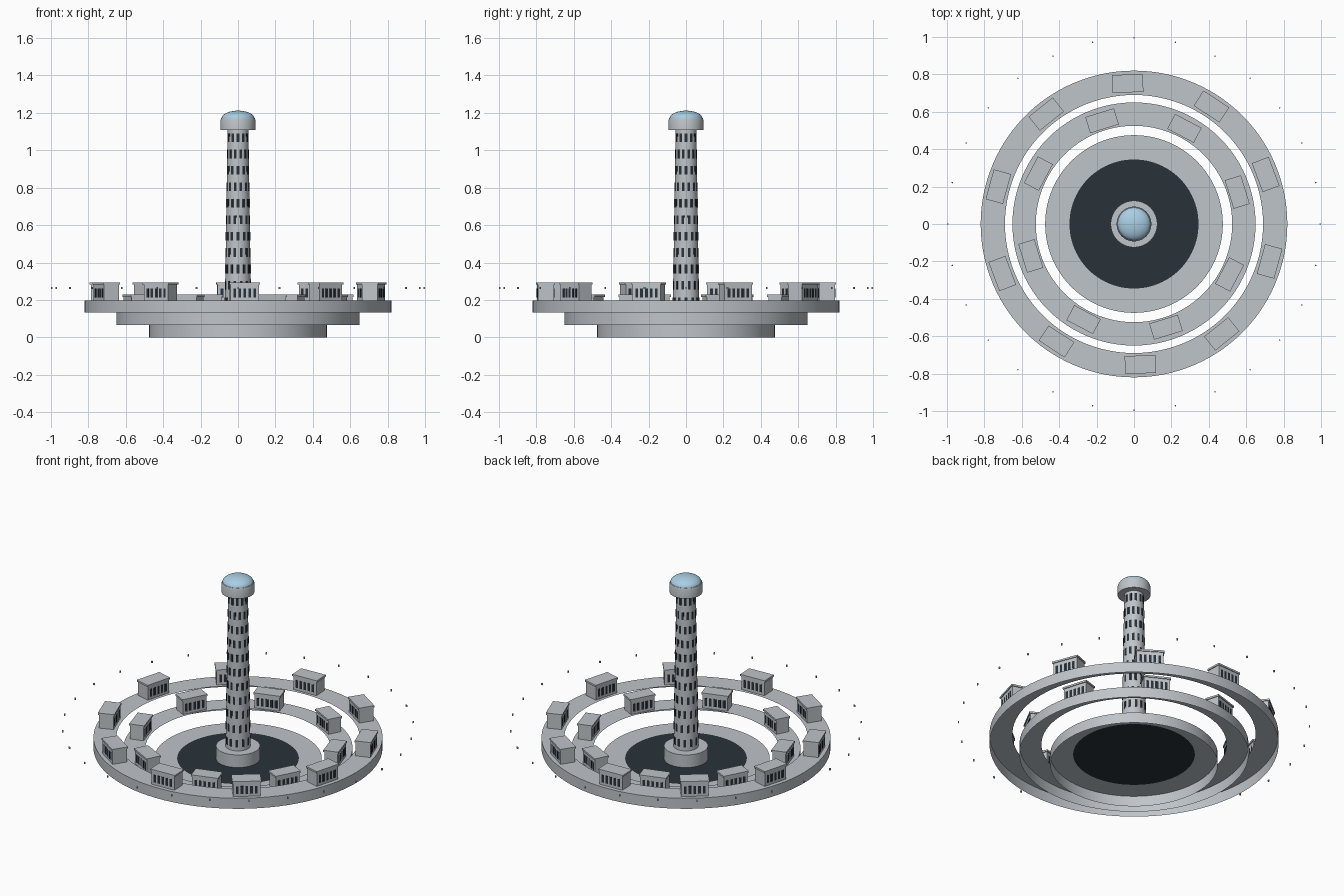
import bpy, bmesh, math
from mathutils import Matrix

if "Cube" in bpy.data.objects:
    bpy.data.objects.remove(bpy.data.objects["Cube"])


def material(name, col):
    m = bpy.data.materials.new(name)
    m.diffuse_color = (*col, 1)
    m.use_nodes = True
    m.node_tree.nodes["Principled BSDF"].inputs["Base Color"].default_value = m.diffuse_color
    return m


GREY = material("light grey", (0.52, 0.555, 0.59))
DARK = material("dark slate", (0.022, 0.032, 0.042))
BLUE = material("pale blue glass", (0.40, 0.62, 0.77))


def finish(name, bm, mat, smooth=False):
    me = bpy.data.meshes.new(name)
    bm.to_mesh(me)
    bm.free()
    me.materials.append(mat)
    ob = bpy.data.objects.new(name, me)
    bpy.context.collection.objects.link(ob)
    if smooth:
        bpy.ops.object.select_all(action='DESELECT')
        ob.select_set(True)
        bpy.context.view_layer.objects.active = ob
        bpy.ops.object.shade_smooth_by_angle(angle=math.radians(35))
    return ob


def lathe(name, profile, mat, n=48):
    """Spin (radius, z) points around z; going up the outside faces outward."""
    bm = bmesh.new()
    rings = []
    for r, z in profile:
        if r == 0:
            rings.append([bm.verts.new((0, 0, z))] * n)
        else:
            rings.append([bm.verts.new((r * math.cos(math.tau * i / n),
                                        r * math.sin(math.tau * i / n), z)) for i in range(n)])
    for a, b in zip(rings, rings[1:]):
        for i in range(n):
            j = (i + 1) % n
            bm.faces.new(list(dict.fromkeys((a[i], a[j], b[j], b[i]))))
    return finish(name, bm, mat, True)


def terrace(name, r0, r1, z0, z1):
    """Ring deck with an outer skirt, open underneath and on the inside."""
    return lathe(name, [(r1, z0), (r1, z1), (r0, z1)], GREY, 96)


def box(bm, size, loc, frame=Matrix()):
    m = frame @ Matrix.Translation(loc) @ Matrix.Diagonal((*size, 1))
    bmesh.ops.create_cube(bm, size=1, matrix=m)


def turn(deg):
    return Matrix.Rotation(math.radians(deg), 4, 'Z')


# Stepped open terraces and the dark central floor
S = 0.066
terrace("inner_terrace", 0.345, 0.475, 0, S)
terrace("middle_terrace", 0.525, 0.65, S, 2 * S)
terrace("outer_terrace", 0.69, 0.82, 2 * S, 3 * S)
lathe("central_floor", [(0.345, S), (0, S)], DARK, 96)

# Tower: foot, tapered shaft, cap and glass dome
Z0, Z1, R0, R1 = 0.145, 1.108, 0.071, 0.055
lathe("tower_foot", [(0.125, S), (0.125, Z0), (0, Z0)], GREY)
lathe("tower_shaft", [(R0, Z0), (R1, Z1)], GREY, 36)
lathe("tower_cap", [(0, Z1), (0.093, Z1), (0.093, 1.163), (0.090, 1.172), (0.08, 1.172)], GREY)
lathe("glass_dome", [(0.088 * math.cos(a * math.pi / 20), 1.170 + 0.042 * math.sin(a * math.pi / 20))
                     for a in range(10)] + [(0, 1.212)], BLUE)

# Tower windows: rows of thin upright plates, nearly flush with the shaft
bm = bmesh.new()
for row in range(11):
    z = 0.190 + row * 0.0878
    r = R0 + (R1 - R0) * (z - Z0) / (Z1 - Z0)
    for k in range(12):
        box(bm, (0.005, 0.014, 0.046), (r - 0.001, 0, z), turn(30 * k + 15 * (row % 2)))
finish("tower_windows", bm, DARK)


# Terrace buildings: body, flat overhanging roof, windows on both long sides
def buildings(label, count, start, radius, base, length, depth):
    walls, roofs, wins = bmesh.new(), bmesh.new(), bmesh.new()
    for k in range(count):
        f = turn(start + 360 / count * k) @ Matrix.Translation((radius, 0, base))
        box(walls, (depth - 0.01, length - 0.01, 0.086), (0, 0, 0.043), f)
        box(roofs, (depth, length, 0.011), (0, 0, 0.0905), f)
        for side in (-1, 1):
            for i in range(5):
                box(wins, (0.004, 0.015, 0.048),
                    (side * (depth / 2 - 0.0055), (i - 2) * 0.027, 0.040), f)
    finish(label + "_building_walls", walls, GREY)
    finish(label + "_building_roofs", roofs, GREY)
    finish(label + "_building_windows", wins, DARK)


buildings("outer", 10, 20.6, 0.752, 3 * S, 0.165, 0.096)
buildings("middle", 8, 17.2, 0.578, 2 * S, 0.16, 0.09)

# Circle of tiny floating beacons
bm = bmesh.new()
for k in range(28):
    box(bm, (0.007, 0.007, 0.012), (0.9965, 0, 0.264), turn(360 / 28 * k))
finish("beacons", bm, GREY)
